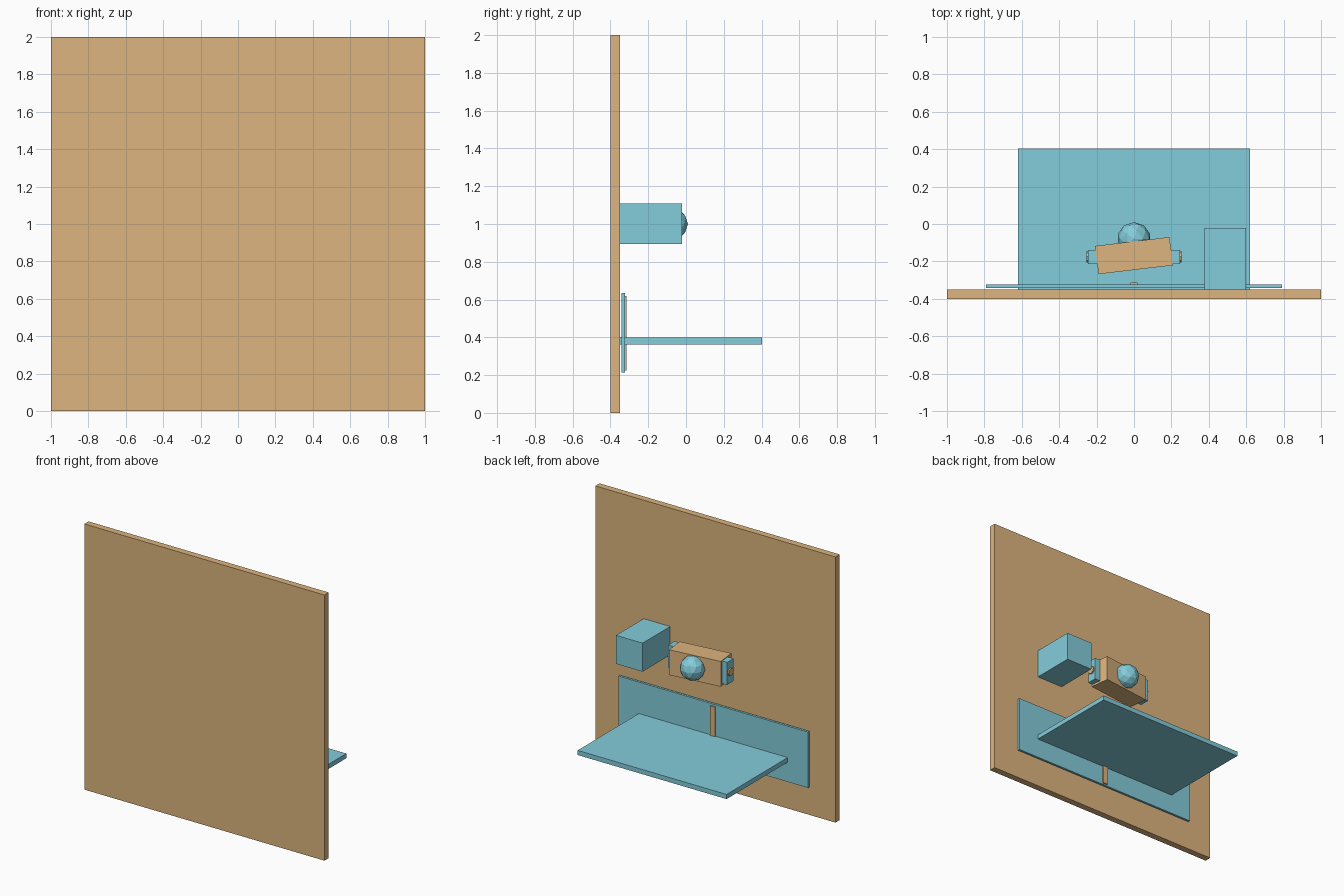
import bpy
import math

if "Cube" in bpy.data.objects:
    bpy.data.objects.remove(bpy.data.objects["Cube"])


def material(name, colour):
    m = bpy.data.materials.new(name)
    m.diffuse_color = (*colour, 1)
    m.use_nodes = True
    m.node_tree.nodes["Principled BSDF"].inputs["Base Color"].default_value = m.diffuse_color
    return m


tan = material("tan", (0.72, 0.46, 0.21))
blue = material("blue", (0.23, 0.61, 0.71))


def finish(name, mat):
    ob = bpy.context.object
    ob.name = name
    ob.data.materials.append(mat)
    return ob


def box(name, x, y, z, mat, turn=0):
    """Box from (min, max) ranges, optionally turned about z."""
    ranges = (x, y, z)
    bpy.ops.mesh.primitive_cube_add(size=1, location=[(a + b) / 2 for a, b in ranges])
    ob = finish(name, mat)
    ob.scale = [b - a for a, b in ranges]
    ob.rotation_euler.z = math.radians(turn)
    return ob


# Backboard and the long panel with its centre strip
box("backboard", (-1, 1), (-0.4, -0.35), (0, 2), tan)
box("lower_panel", (-0.79, 0.79), (-0.341, -0.324), (0.215, 0.635), blue)
box("panel_strip", (-0.02, 0.02), (-0.326, -0.314), (0.225, 0.62), tan)

# Shelf and side box
box("shelf", (-0.62, 0.62), (-0.352, 0.403), (0.363, 0.398), blue)
box("side_box", (0.377, 0.598), (-0.352, -0.022), (0.893, 1.108), blue)

# Slightly turned body with a faceted ball
box("turned_body", (-0.2, 0.2), (-0.245, -0.093), (0.9, 1.09), tan, 6.8)
bpy.ops.mesh.primitive_ico_sphere_add(subdivisions=2, radius=0.09, location=(0, -0.08, 1))
finish("ball", blue)

# End blocks with small round buttons
for side, label in ((-1, "left"), (1, "right")):
    box(label + "_end_block", sorted((side * 0.18, side * 0.245)),
        (-0.213, -0.138), (0.915, 1.085), blue)
    bpy.ops.mesh.primitive_cylinder_add(vertices=8, radius=0.03, depth=0.03,
                                        location=(side * 0.24, -0.175, 1),
                                        rotation=(0, math.pi / 2, 0))
    finish(label + "_button", tan)
